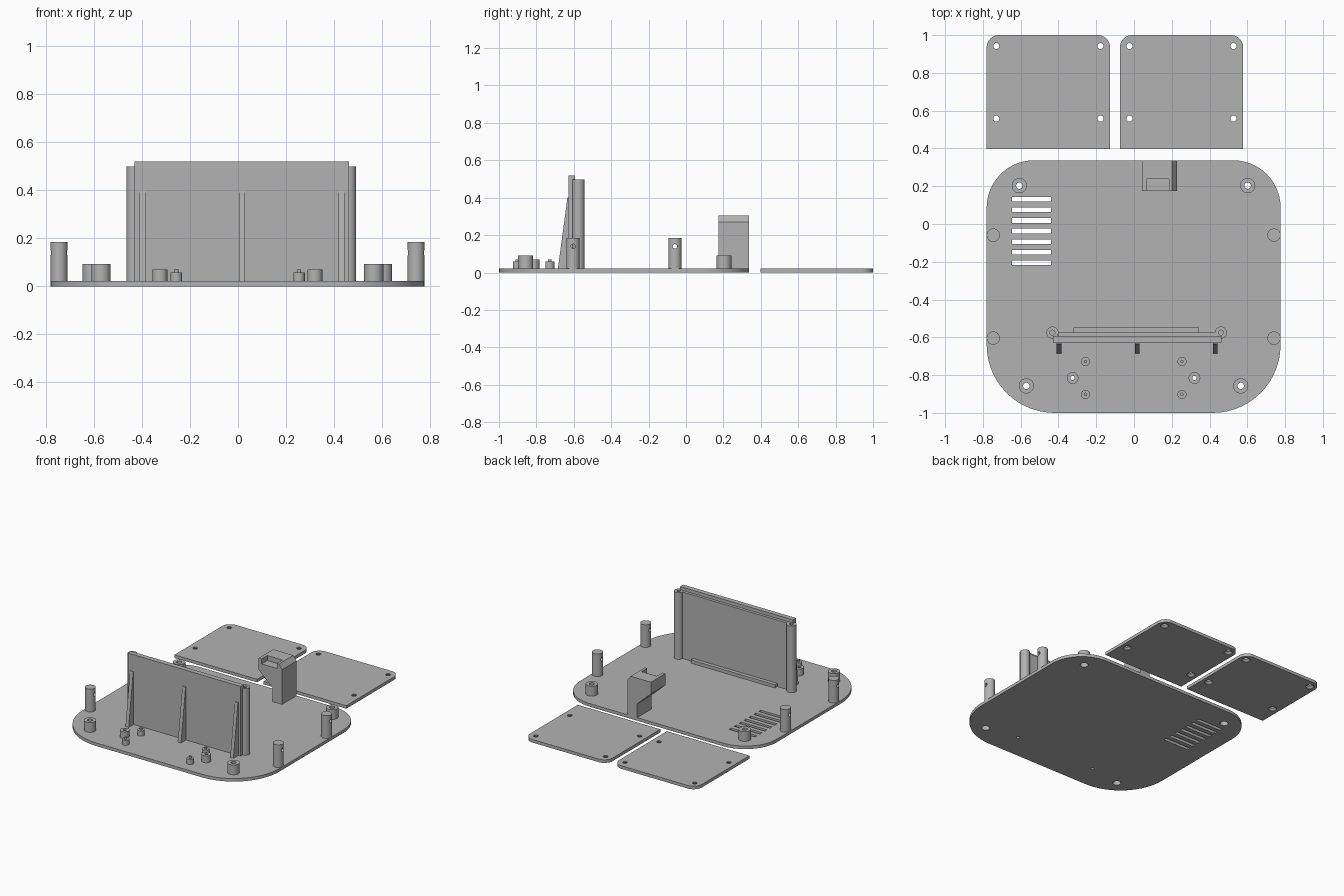
import bpy, bmesh
from math import cos, sin, pi, radians
from mathutils import Matrix, Vector

if "Cube" in bpy.data.objects:
    bpy.data.objects.remove(bpy.data.objects["Cube"])

grey = bpy.data.materials.new("plain_grey")
grey.use_nodes = True
COLOUR = (0.45, 0.45, 0.45, 1)
grey.diffuse_color = COLOUR
grey.node_tree.nodes["Principled BSDF"].inputs["Base Color"].default_value = COLOUR

T = 0.022  # plate thickness


def finish(bm, name):
    bmesh.ops.recalc_face_normals(bm, faces=bm.faces)
    me = bpy.data.meshes.new(name)
    bm.to_mesh(me)
    bm.free()
    me.materials.append(grey)
    ob = bpy.data.objects.new(name, me)
    bpy.context.scene.collection.objects.link(ob)
    return ob


def add_prism(bm, points, shift):
    """Extrude a flat outline along a vector."""
    face = bm.faces.new([bm.verts.new(p) for p in points])
    new = bmesh.ops.extrude_face_region(bm, geom=[face])["geom"]
    bmesh.ops.translate(bm, vec=Vector(shift),
                        verts=[v for v in new if isinstance(v, bmesh.types.BMVert)])


def add_box(bm, x0, x1, y0, y1, z0, z1):
    add_prism(bm, [(x0, y0, z0), (x1, y0, z0), (x1, y1, z0), (x0, y1, z0)], (0, 0, z1 - z0))


def add_lathe(bm, profile, x, y, n=32):
    """Revolve an (r, z) profile; r = 0 at both ends makes a solid, otherwise a closed ring."""
    solid = profile[0][0] == 0
    rings = []
    for r, z in profile:
        if r == 0:
            rings.append([bm.verts.new((x, y, z))] * n)
        else:
            rings.append([bm.verts.new((x + r * cos(2 * pi * i / n), y + r * sin(2 * pi * i / n), z))
                          for i in range(n)])
    pairs = list(zip(rings, rings[1:])) + ([] if solid else [(rings[-1], rings[0])])
    for a, b in pairs:
        for i in range(n):
            j = (i + 1) % n
            bm.faces.new(list(dict.fromkeys([a[i], a[j], b[j], b[i]])))


def lathes(name, profile, spots):
    bm = bmesh.new()
    for x, y in spots:
        add_lathe(bm, profile, x, y)
    return finish(bm, name)


def box(name, *size):
    bm = bmesh.new()
    add_box(bm, *size)
    return finish(bm, name)


def cut(ob, cutter_bm):
    """Subtract a mesh and bake the result."""
    cutter = finish(cutter_bm, "cutter")
    cutter.hide_render = True
    mod = ob.modifiers.new("cut", "BOOLEAN")
    mod.operation, mod.solver, mod.object = "DIFFERENCE", "EXACT", cutter
    dg = bpy.context.evaluated_depsgraph_get()
    me = bpy.data.meshes.new_from_object(ob.evaluated_get(dg))
    ob.modifiers.clear()
    ob.data = me
    bpy.data.objects.remove(cutter)


def rounded_plate(name, x0, x1, y0, y1, front_r, back_r, n=14):
    pts = []
    for sx, sy, start in ((1, 1, 0), (0, 1, 90), (0, 0, 180), (1, 0, 270)):
        r = back_r if sy else front_r
        if r == 0:
            pts.append((x1 if sx else x0, y0, 0))
            continue
        cx = x1 - r if sx else x0 + r
        cy = y1 - r if sy else y0 + r
        for i in range(n + 1):
            a = radians(start + 90 * i / n)
            pts.append((cx + r * cos(a), cy + r * sin(a), 0))
    bm = bmesh.new()
    add_prism(bm, pts, (0, 0, T))
    return finish(bm, name)


# Base plate with screw holes and vent slots
screw_spots = [(-0.607, 0.203), (0.602, 0.203), (-0.57, -0.857), (0.565, -0.857)]
board_spots = [(-0.325, -0.815), (0.32, -0.815)]
base = rounded_plate("base_plate", -0.78, 0.776, -1, 0.337, 0.36, 0.25)
holes = bmesh.new()
for spots, r in ((screw_spots, 0.027), (board_spots, 0.011)):
    for x, y in spots:
        add_lathe(holes, [(0, -0.05), (r, -0.05), (r, 0.05), (0, 0.05)], x, y)
for i in range(7):
    y = 0.13 - 0.0557 * i
    add_box(holes, -0.645, -0.44, y - 0.012, y + 0.012, -0.05, 0.05)
cut(base, holes)

# Two cover plates with countersunk holes
for name, x0 in (("right_cover_plate", -0.78), ("left_cover_plate", -0.075)):
    plate = rounded_plate(name, x0, x0 + 0.653, 0.397, 1, 0, 0.065)
    holes = bmesh.new()
    for dx in (0.051, 0.602):
        for y in (0.942, 0.558):
            add_lathe(holes, [(0, -0.01), (0.028, -0.01), (0.028, 0.003), (0.016, 0.015),
                              (0.016, 0.05), (0, 0.05)], x0 + dx, y)
    cut(plate, holes)

# Standoffs
B = T - 0.002
lathes("screw_standoffs", [(0.027, B), (0.04, B), (0.04, 0.092), (0.017, 0.092),
                           (0.017, 0.06), (0.027, 0.06)], screw_spots)
lathes("board_standoffs", [(0.011, B), (0.031, B), (0.031, 0.071), (0.011, 0.071)], board_spots)
lathes("locating_pegs", [(0, B), (0.024, B), (0.024, 0.058), (0.009, 0.058), (0.009, 0.071), (0, 0.071)],
       [(x, y) for x in (-0.257, 0.254) for y in (-0.728, -0.902)])

# Side posts with cross holes
post_spots = [(x, y) for x in (-0.745, 0.741) for y in (-0.059, -0.604)]
for i, (x, y) in enumerate(post_spots):
    post = lathes(f"side_post_{i + 1}", [(0, B), (0.035, B), (0.035, 0.184), (0, 0.184)], [(x, y)])
    hole = bmesh.new()
    bmesh.ops.create_cone(hole, cap_ends=True, segments=24, radius1=0.012, radius2=0.012, depth=0.2,
                          matrix=Matrix.Translation((x, y, 0.14)) @ Matrix.Rotation(pi / 2, 4, "Y"))
    cut(post, hole)

# Upright panel, backing, ledge and end columns
box("upright_panel", -0.43, 0.462, -0.629, -0.594, B, 0.52)
box("panel_backing", -0.40, 0.432, -0.595, -0.574, B, 0.497)
box("panel_ledge", -0.32, 0.345, -0.575, -0.547, B, 0.045)
lathes("panel_columns", [(0, B), (0.032, B), (0.032, 0.498), (0.013, 0.498), (0.013, 0.42), (0, 0.42)],
       [(-0.432, -0.575), (0.46, -0.575)])

# Tapered ribs bracing the panel
bm = bmesh.new()
for x in (-0.41, 0.004, 0.418):
    add_prism(bm, [(x, -0.685, B), (x, -0.62, B), (x, -0.62, 0.4), (x, -0.634, 0.4)], (0.025, 0, 0))
finish(bm, "panel_ribs")

# Overhanging rear bracket with a pocket in its top
bm = bmesh.new()
outline = [(0.227, B), (0.227, 0.27), (0.202, 0.304), (0.042, 0.304),
           (0.042, 0.22), (0.15, 0.12), (0.15, B)]
add_prism(bm, [(x, 0.174, z) for x, z in outline], (0, 0.163, 0))
bracket = finish(bm, "rear_bracket")
pocket = bmesh.new()
add_box(pocket, 0.065, 0.185, 0.1, 0.238, 0.268, 0.4)
cut(bracket, pocket)

# Smooth the round parts and keep edges sharp
bpy.ops.object.select_all(action="DESELECT")
for ob in bpy.context.scene.objects:
    if ob.type == "MESH" and grey.name in ob.data.materials:
        ob.select_set(True)
        bpy.context.view_layer.objects.active = ob
bpy.ops.object.shade_smooth_by_angle(angle=radians(30))
